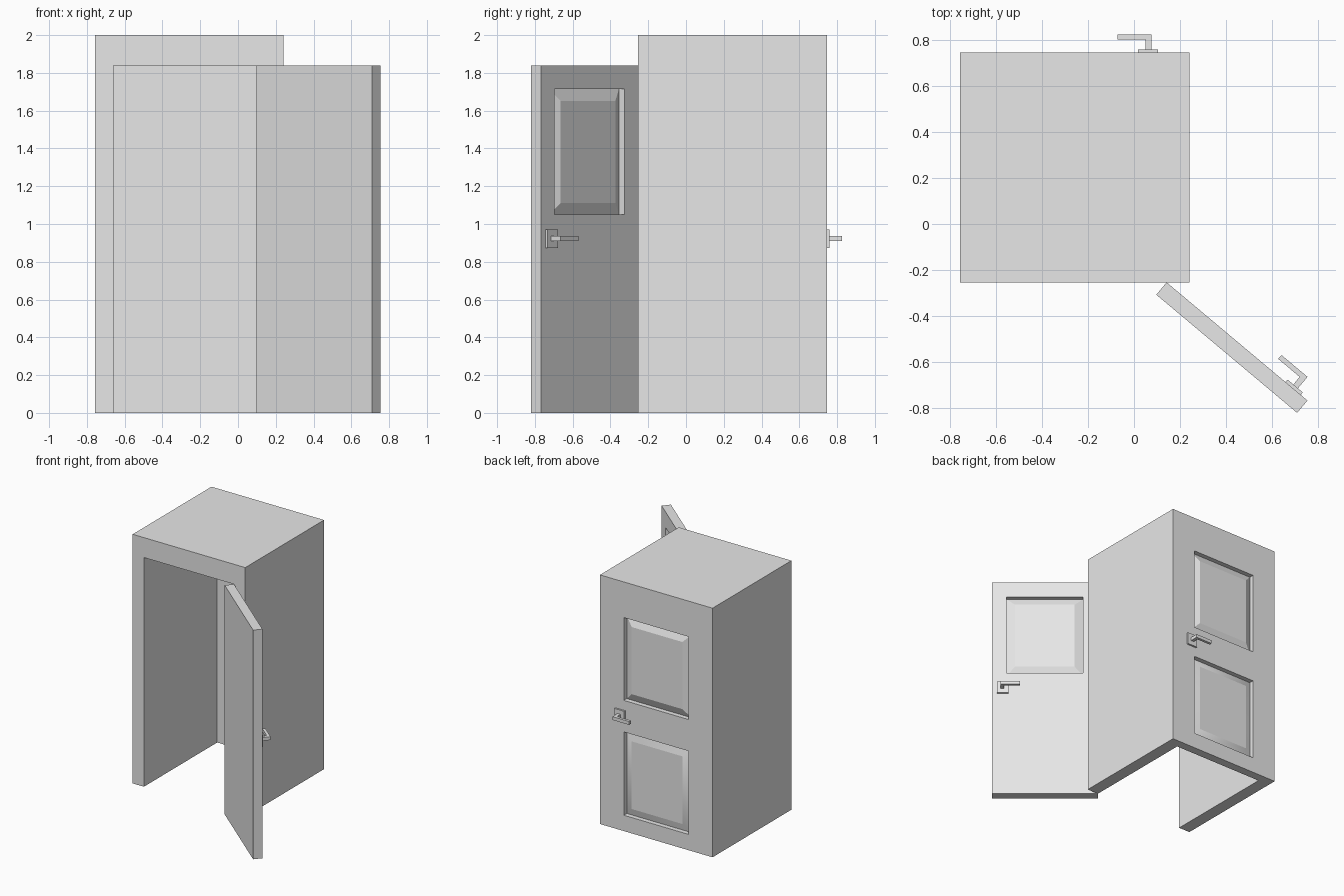
import bpy, bmesh, math
from mathutils import Matrix, Vector

if "Cube" in bpy.data.objects:
    bpy.data.objects.remove(bpy.data.objects["Cube"], do_unlink=True)

grey = bpy.data.materials.new("light_grey")
grey.use_nodes = True
grey.diffuse_color = (0.8, 0.8, 0.8, 1)
grey.node_tree.nodes["Principled BSDF"].inputs["Base Color"].default_value = (0.8, 0.8, 0.8, 1)


def finish(name, bm, matrix):
    bm.transform(matrix)
    bmesh.ops.recalc_face_normals(bm, faces=bm.faces)
    mesh = bpy.data.meshes.new(name)
    bm.to_mesh(mesh)
    bm.free()
    mesh.materials.append(grey)
    obj = bpy.data.objects.new(name, mesh)
    bpy.context.scene.collection.objects.link(obj)
    return obj


def box(name, lo, hi, matrix=Matrix()):
    lo, hi = Vector(lo), Vector(hi)
    bm = bmesh.new()
    bmesh.ops.create_cube(bm, size=1)
    bmesh.ops.scale(bm, vec=hi - lo, verts=bm.verts)
    bmesh.ops.translate(bm, vec=(lo + hi) / 2, verts=bm.verts)
    return finish(name, bm, matrix)


def cut(obj, cutter):
    mod = obj.modifiers.new("cut", "BOOLEAN")
    mod.operation, mod.solver, mod.object = "DIFFERENCE", "EXACT", cutter
    cutter.hide_render = True
    bpy.context.view_layer.update()
    bpy.context.view_layer.objects.active = obj
    bpy.ops.object.modifier_apply(modifier=mod.name)
    bpy.data.objects.remove(cutter, do_unlink=True)


# Dimensions
X0, X1, Y0, Y1 = -0.758, 0.242, -0.254, 0.746
WALL, THICK, DOOR_W, DOOR_H = 0.1, 0.07, 0.8, 1.84
PANEL_X = (-0.688, -0.112)
PANELS = {"lower": (0.127, 0.796), "upper": (1.049, 1.714)}
DEPTH, RISE, BEVEL = 0.038, 0.028, 0.063


def raised_panel(name, z0, z1, matrix, smooth):
    # Bevelled field standing on the floor of its recess
    (x0, x1), b = PANEL_X, BEVEL
    bm = bmesh.new()
    rings = []
    for i, y in ((0, DEPTH), (b, DEPTH - RISE)):
        rings.append([bm.verts.new(p) for p in (
            (x0 + i, y, z0 + i), (x1 - i, y, z0 + i), (x1 - i, y, z1 - i), (x0 + i, y, z1 - i))])
    base, top = rings
    bm.faces.new(top)
    for k in range(4):
        n = (k + 1) % 4
        bm.faces.new((base[k], base[n], top[n], top[k])).smooth = smooth
    return finish(name, bm, matrix)


def dress_door(prefix, slab, matrix):
    # Recessed panels; local x runs from the handle edge to the hinge, -y is outward
    for level, (z0, z1) in PANELS.items():
        cut(slab, box("recess_cutter", (PANEL_X[0], -0.05, z0), (PANEL_X[1], DEPTH, z1), matrix))
        raised_panel(f"{prefix}_{level}_panel", z0, z1, matrix, level == "lower")
    # Lever handle: plate, stem, lever
    box(prefix + "_handle_plate", (-0.762, -0.014, 0.874), (-0.675, 0, 0.970), matrix)
    box(prefix + "_handle_stem", (-0.734, -0.058, 0.910), (-0.708, -0.014, 0.937), matrix)
    box(prefix + "_handle_lever", (-0.734, -0.079, 0.910), (-0.586, -0.057, 0.937), matrix)


# Cabin shell, open at the front and underneath
shell = box("cabin_shell", (X0, Y0, 0), (X1, Y1, 2))
cut(shell, box("room_cutter", (X0 + WALL, Y0 - 0.1, -0.1), (X1 - WALL, Y1 - THICK, DOOR_H)))

# Closed back door, flush with the back wall
back = Matrix.Translation((X0 + WALL, Y1, 0)) @ Matrix.Rotation(math.pi, 4, "Z")
dress_door("back_door", shell, back)

# Front door, swung open on its hinge
front = Matrix.Translation((X1 - WALL, Y0, 0)) @ Matrix.Rotation(math.radians(140), 4, "Z")
door = box("front_door", (-DOOR_W, 0, 0), (0, THICK, DOOR_H), front)
dress_door("front_door", door, front)
